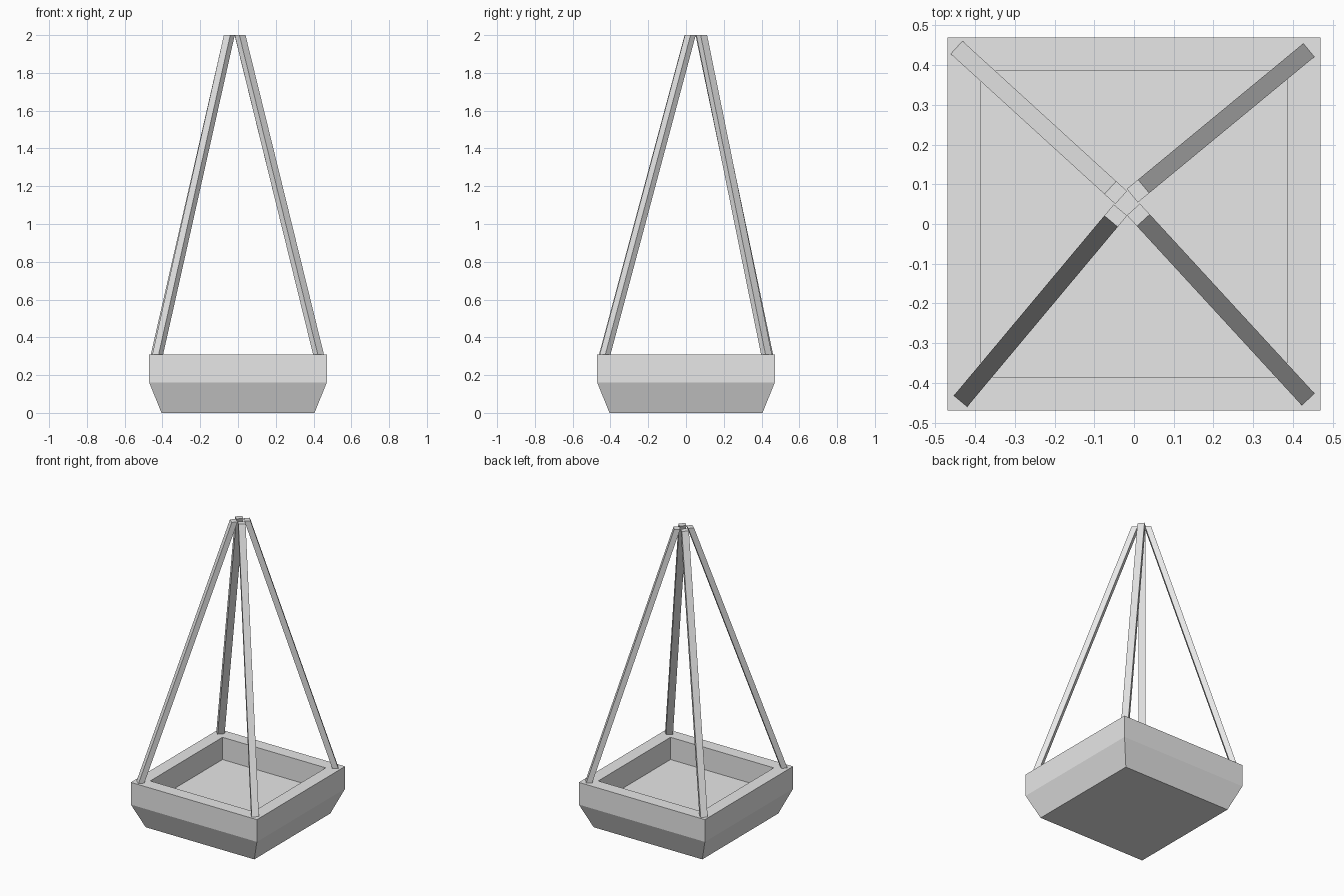
import bpy
import bmesh
from mathutils import Vector

if "Cube" in bpy.data.objects:
    bpy.data.objects.remove(bpy.data.objects["Cube"], do_unlink=True)

GREY = (0.8, 0.8, 0.8, 1)
grey = bpy.data.materials.new("plain_grey")
grey.use_nodes = True
grey.diffuse_color = GREY
grey.node_tree.nodes["Principled BSDF"].inputs["Base Color"].default_value = GREY


def loft(name, rings):
    """Join four-cornered rings into a solid, capped at both ends."""
    bm = bmesh.new()
    loops = [[bm.verts.new(p) for p in ring] for ring in rings]
    for a, b in zip(loops, loops[1:]):
        for i in range(4):
            j = (i + 1) % 4
            bm.faces.new((a[i], a[j], b[j], b[i]))
    bm.faces.new(loops[0][::-1])
    bm.faces.new(loops[-1])
    bmesh.ops.recalc_face_normals(bm, faces=bm.faces)
    mesh = bpy.data.meshes.new(name)
    bm.to_mesh(mesh)
    bm.free()
    mesh.materials.append(grey)
    obj = bpy.data.objects.new(name, mesh)
    bpy.context.collection.objects.link(obj)
    return obj


def ring(centre, along, across, z):
    """Rectangle around a point, from its two half-axes."""
    c = Vector(centre)
    corners = (c - along - across, c + along - across,
               c + along + across, c - along + across)
    return [(p.x, p.y, z) for p in corners]


# Tray: tapered foot, straight wall, flat rim and sunken floor
RIM_Z, FOOT_Z = 0.31, 0.16
profile = [(0.405, 0), (0.47, FOOT_Z), (0.47, RIM_Z), (0.385, RIM_Z), (0.385, FOOT_Z)]
loft("tray", [ring((0, 0), Vector((h, 0)), Vector((0, h)), z) for h, z in profile])

# Four struts leaning from the rim corners to an off-centre peak
struts = {
    "front_right_strut": ((-0.425, -0.432), (-0.046, 0.021)),
    "front_left_strut": ((0.426, -0.428), (0.011, 0.023)),
    "back_left_strut": ((0.426, 0.426), (0.010, 0.083)),
    "back_right_strut": ((-0.433, 0.432), (-0.046, 0.079)),
}
for name, (foot, peak) in struts.items():
    lean = (Vector(peak) - Vector(foot)).normalized()
    along = lean * 0.0185
    across = Vector((-lean.y, lean.x)) * 0.022
    loft(name, [ring(foot, along, across, RIM_Z), ring(peak, along, across, 2)])
